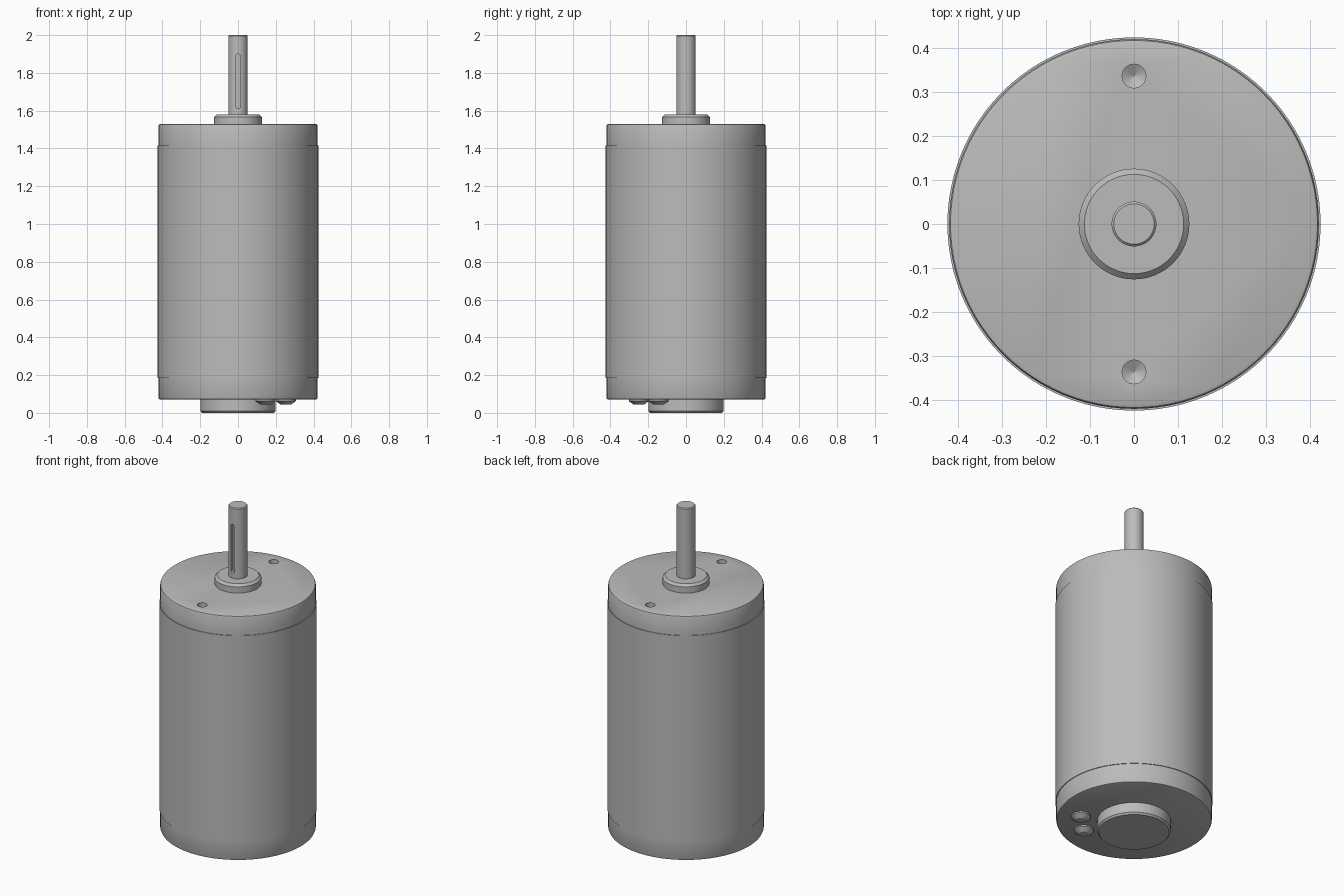
import bpy
import bmesh
import math
from mathutils import Matrix, Vector

if "Cube" in bpy.data.objects:
    bpy.data.objects.remove(bpy.data.objects["Cube"], do_unlink=True)

steel = bpy.data.materials.new("grey steel")
steel.use_nodes = True
GREY = (0.5, 0.5, 0.5, 1)
steel.diffuse_color = GREY
steel.node_tree.nodes["Principled BSDF"].inputs["Base Color"].default_value = GREY


def add_object(name, bm):
    bmesh.ops.recalc_face_normals(bm, faces=bm.faces)
    mesh = bpy.data.meshes.new(name)
    bm.to_mesh(mesh)
    bm.free()
    mesh.materials.append(steel)
    obj = bpy.data.objects.new(name, mesh)
    bpy.context.collection.objects.link(obj)
    return obj


def lathe(name, profile, center=(0, 0), sides=96):
    """Revolve (radius, z) points, listed bottom to top, into a closed solid."""
    bm = bmesh.new()
    rings = []
    for r, z in profile:
        ring = []
        for i in range(sides):
            a = math.tau * i / sides
            ring.append(bm.verts.new((center[0] + r * math.cos(a), center[1] + r * math.sin(a), z)))
        rings.append(ring)
    for low, high in zip(rings, rings[1:]):
        for i in range(sides):
            j = (i + 1) % sides
            bm.faces.new((low[i], low[j], high[j], high[i]))
    bm.faces.new(rings[0])
    bm.faces.new(rings[-1])
    return add_object(name, bm)


def cut(obj, cutter):
    mod = obj.modifiers.new("cut", 'BOOLEAN')
    mod.operation = 'DIFFERENCE'
    mod.solver = 'EXACT'
    mod.object = cutter
    bpy.context.view_layer.objects.active = obj
    bpy.ops.object.modifier_apply(modifier=mod.name)
    bpy.data.objects.remove(cutter, do_unlink=True)


def slot_cutter(radius, z0, z1, y0, y1):
    """Bar along y with a round-ended outline in the xz plane."""
    bm = bmesh.new()
    outline = []
    for z, start in ((z1, 0), (z0, math.pi)):
        for i in range(13):
            a = start + math.pi * i / 12
            outline.append(bm.verts.new((radius * math.cos(a), y0, z + radius * math.sin(a))))
    face = bm.faces.new(outline)
    extruded = bmesh.ops.extrude_face_region(bm, geom=[face])["geom"]
    verts = [v for v in extruded if isinstance(v, bmesh.types.BMVert)]
    bmesh.ops.translate(bm, verts=verts, vec=(0, y1 - y0, 0))
    return add_object("slot_cutter", bm)


# Housing and its two slightly narrower end caps
CAP, SHELL = 0.421, 0.425
housing = lathe("housing", [(SHELL, 0.185), (SHELL, 1.415)])
rear_cap = lathe("rear_cap", [(CAP - 0.01, 0.07), (CAP - 0.003, 0.073), (CAP, 0.08), (CAP, 0.19)])
front_cap = lathe("front_cap", [(CAP, 1.41), (CAP, 1.52), (CAP - 0.003, 1.527), (CAP - 0.01, 1.53)])

# Mounting holes with drill-point bottoms
for y in (-0.337, 0.337):
    cut(front_cap, lathe("hole_cutter", [(0.0005, 1.435), (0.027, 1.45), (0.027, 1.56)], (0, y), 32))

# Bearing collars at both ends
front_collar = lathe("front_collar", [(0.126, 1.525), (0.126, 1.567), (0.113, 1.58)])
rear_collar = lathe("rear_collar", [(0.19, 0), (0.199, 0.01), (0.199, 0.075)])

# Output shaft with keyway on the front side
shaft = lathe("shaft", [(0.051, 1.57), (0.051, 1.995), (0.046, 2.0)], sides=64)
cut(shaft, slot_cutter(0.012, 1.622, 1.888, -0.08, -0.032))

# Two tapered terminals beneath the rear cap
terminals = []
for n, spot in enumerate(((0.145, -0.25), (0.253, -0.145))):
    terminals.append(lathe("terminal_%d" % (n + 1),
                           [(0.027, 0.044), (0.053, 0.062), (0.053, 0.075)], spot, 32))

# Smooth the round walls, keeping rims crisp
bpy.ops.object.select_all(action='DESELECT')
for obj in [housing, rear_cap, front_cap, front_collar, rear_collar, shaft] + terminals:
    obj.select_set(True)
bpy.context.view_layer.objects.active = housing
bpy.ops.object.shade_smooth_by_angle(angle=math.radians(28))
